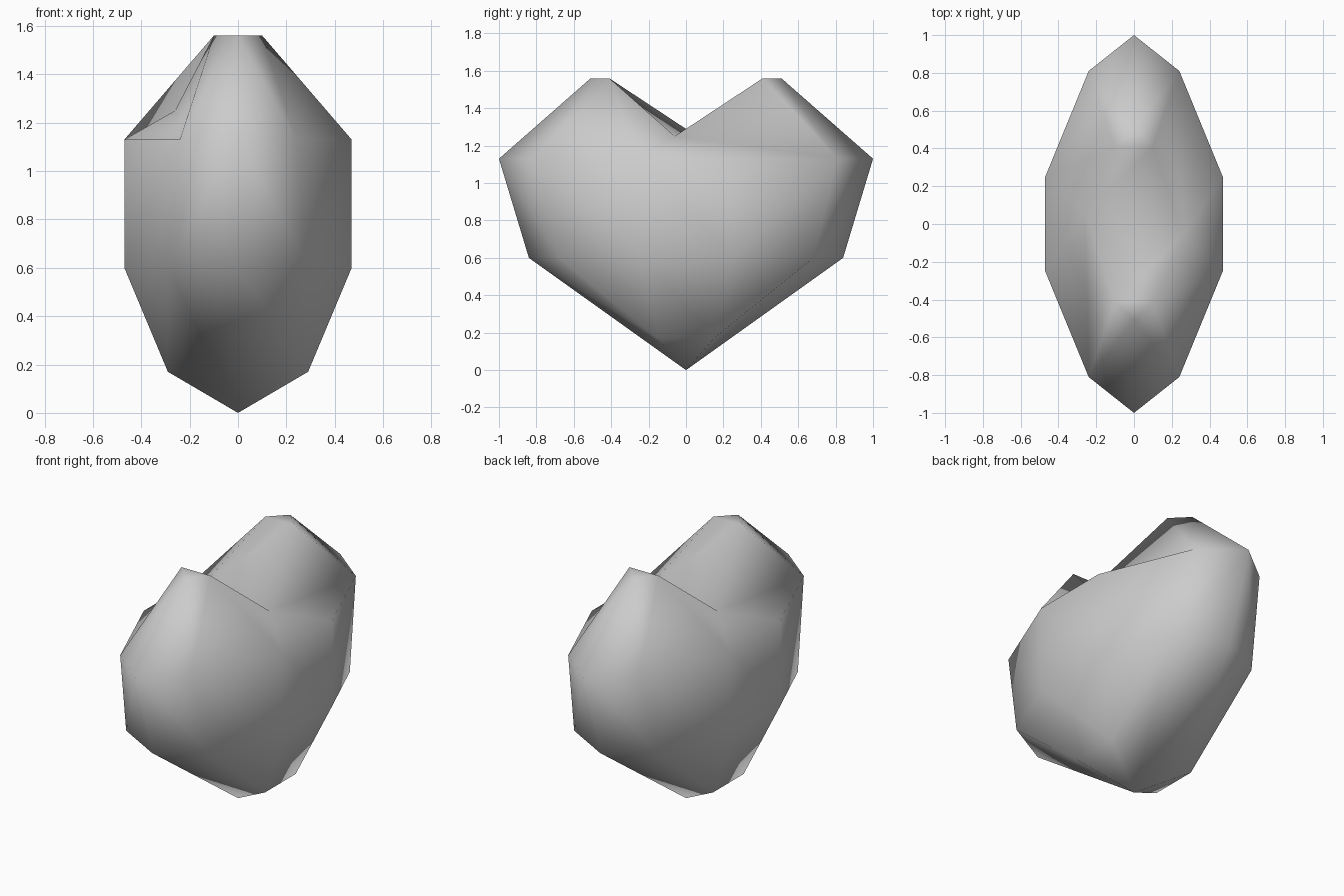
import bpy, bmesh
from math import pi
from mathutils import Matrix, Vector

if "Cube" in bpy.data.objects:
    bpy.data.objects.remove(bpy.data.objects["Cube"], do_unlink=True)

stone = bpy.data.materials.new("light grey")
stone.use_nodes = True
colour = (0.6, 0.6, 0.6, 1)
stone.diffuse_color = colour
stone.node_tree.nodes["Principled BSDF"].inputs["Base Color"].default_value = colour

# Corner points of the left half; b = back, f = front
points = {"tip": (0, 0, 0), "cleft": (.26, -.06, 1.25), "cleft_far": (-.26, .06, 1.25),
          "peak_far": (-.1, .41, 1.56)}
for s, y in (("b", 1), ("f", -1)):
    points.update({
        "foot_" + s: (.29, .15 * y, .17),
        "low_side_" + s: (.47, .25 * y, .6),
        "low_corner_" + s: (.29, .68 * y, .6),
        "low_end_" + s: (0, .84 * y, .6),
        "side_" + s: (.47, .25 * y, 1.13),
        "corner_" + s: (.24, .81 * y, 1.13),
        "end_" + s: (0, y, 1.13),
        "peak_" + s: (.1, .41 * y, 1.56),
        "crown_" + s: (0, .51 * y, 1.56)})

bm = bmesh.new()
verts = {name: bm.verts.new(p) for name, p in points.items()}


def face(names, s=""):
    bm.faces.new([verts[n.replace("*", s)] for n in names.split()])


# Walls and outer lobe faces
for s in "bf":
    face("foot_* low_side_* low_corner_*", s)
    face("low_side_* side_* corner_* low_corner_*", s)
    face("low_corner_* corner_* end_* low_end_*", s)
    face("corner_* peak_* crown_* end_*", s)
face("tip foot_b foot_f")
face("foot_b foot_f low_side_f low_side_b")
face("low_side_b low_side_f side_f side_b")

# Underside: folded inward at the back, outward at the front
face("tip low_end_b low_corner_b")
face("tip low_corner_b foot_b")
face("tip low_end_f foot_f")
face("low_end_f low_corner_f foot_f")

# Shoulders: dented at the back, full at the front
face("cleft side_b side_f")
face("cleft side_b corner_b")
face("cleft corner_b peak_b")
face("cleft side_f peak_f")
face("side_f corner_f peak_f")

# Inner slope and flat crown of the back lobe
face("peak_b cleft cleft_far")
face("peak_b cleft_far peak_far")
face("peak_b peak_far crown_b")

# The other half is the same half turned about the vertical axis
bmesh.ops.recalc_face_normals(bm, faces=bm.faces)
copy = bmesh.ops.duplicate(bm, geom=bm.verts[:] + bm.edges[:] + bm.faces[:])["geom"]
bmesh.ops.rotate(bm, cent=Vector(), matrix=Matrix.Rotation(pi, 3, "Z"),
                 verts=[g for g in copy if isinstance(g, bmesh.types.BMVert)])
bmesh.ops.remove_doubles(bm, verts=bm.verts, dist=0.001)
bmesh.ops.recalc_face_normals(bm, faces=bm.faces)
for f in bm.faces:
    f.smooth = True

mesh = bpy.data.meshes.new("heart")
bm.to_mesh(mesh)
bm.free()
mesh.materials.append(stone)
heart = bpy.data.objects.new("heart", mesh)
bpy.context.collection.objects.link(heart)
